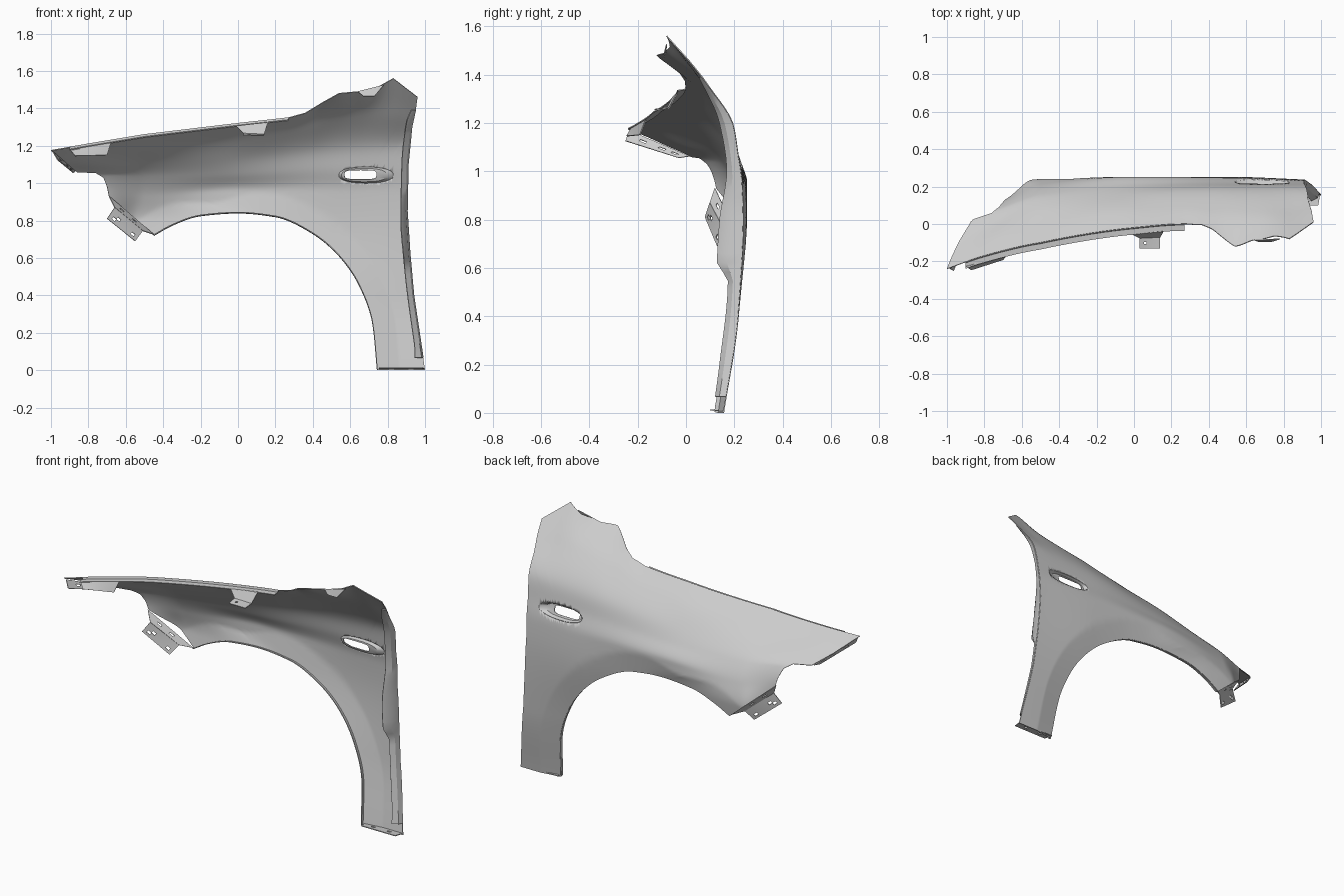
import bpy, bmesh, math
from mathutils import Vector

if "Cube" in bpy.data.objects:
    bpy.data.objects.remove(bpy.data.objects["Cube"])

steel = bpy.data.materials.new("bare grey steel")
steel.use_nodes = True
steel.diffuse_color = (0.6, 0.6, 0.6, 1)
steel.node_tree.nodes["Principled BSDF"].inputs["Base Color"].default_value = (0.6, 0.6, 0.6, 1)


def ease(keys, t):
    """Monotone cubic through (t, value) keys, clamped at the ends."""
    if t <= keys[0][0]:
        return keys[0][1]
    if t >= keys[-1][0]:
        return keys[-1][1]
    slope = [(b[1] - a[1]) / (b[0] - a[0]) for a, b in zip(keys, keys[1:])]
    i = max(k for k in range(len(slope)) if keys[k][0] <= t)

    def tangent(k):
        if k == 0 or k == len(slope):
            return slope[min(k, len(slope) - 1)]
        a, b = slope[k - 1], slope[k]
        return 2 * a * b / (a + b) if a * b > 0 else 0
    h = keys[i + 1][0] - keys[i][0]
    u = (t - keys[i][0]) / h
    return ((1 + 2 * u) * (1 - u) ** 2 * keys[i][1] + u * u * (3 - 2 * u) * keys[i + 1][1]
            + h * u * (1 - u) * ((1 - u) * tangent(i) - u * tangent(i + 1)))


def loft(name, rows, holes=(), closed=False, thick=0.005):
    """Thin sheet through rows of points; hole cells are left open."""
    bm = bmesh.new()
    grid = [[bm.verts.new(p) for p in r] for r in rows]
    n = len(rows[0])
    for i in range(len(rows) - 1):
        for j in range(n if closed else n - 1):
            if (i, j) not in holes:
                k = (j + 1) % n
                bm.faces.new((grid[i][j], grid[i][k], grid[i + 1][k], grid[i + 1][j]))
    bmesh.ops.recalc_face_normals(bm, faces=bm.faces)
    mesh = bpy.data.meshes.new(name)
    bm.to_mesh(mesh)
    bm.free()
    ob = bpy.data.objects.new(name, mesh)
    bpy.context.collection.objects.link(ob)
    mesh.materials.append(steel)
    bpy.ops.object.select_all(action='DESELECT')
    ob.select_set(True)
    bpy.context.view_layer.objects.active = ob
    if thick:
        mod = ob.modifiers.new("sheet", 'SOLIDIFY')
        mod.thickness = thick
        mod.offset = 0
        bpy.ops.object.modifier_apply(modifier="sheet")
    bpy.ops.object.shade_smooth_by_angle(angle=math.radians(30))
    return ob


def plate(name, a, b, c, d, holes=(), nu=9, nv=5):
    """Flat tab with corners a-b along one side and d-c along the other."""
    a, b, c, d = map(Vector, (a, b, c, d))
    return loft(name, [[a.lerp(b, j / nu).lerp(d.lerp(c, j / nu), i / nv)
                        for j in range(nu + 1)] for i in range(nv + 1)], holes)


# Body lines of the skin, bottom to top: (x, z, y)
LINES = [
    [(0, 0, .155), (1, 0, .155)],
    [(0, .4, .22), (1, .4, .215)],
    [(-.7, .8, .13), (-.54, .8, .235), (-.3, .8, .25), (.5, .8, .25), (.92, .8, .235)],
    [(-.7, .95, .12), (-.5, .93, .21), (0, .96, .25), (.5, .96, .245), (.92, .96, .23)],
    [(-1, 1.06, -.02), (-.87, 1.06, .02), (-.7, 1.04, .09), (-.5, 1.04, .155),
     (0, 1.05, .205), (.5, 1.07, .215), (.92, 1.07, .215)],
    [(-1, 1.13, -.15), (-.87, 1.11, -.06), (-.7, 1.1, .02), (-.5, 1.11, .09),
     (0, 1.13, .16), (.5, 1.17, .19), (.92, 1.19, .195)],
    [(-1, 1.15, -.19), (-.87, 1.155, -.125), (-.7, 1.17, -.06), (0, 1.23, .08),
     (.27, 1.28, .08), (.54, 1.35, .06), (.83, 1.38, .06), (.96, 1.36, .09)],
    [(-1, 1.175, -.24), (-.8, 1.21, -.17), (-.5, 1.26, -.1), (0, 1.32, -.02),
     (.27, 1.35, 0), (.4, 1.4, -.02), (.54, 1.48, -.12), (.65, 1.49, -.085),
     (.83, 1.56, -.08), (.96, 1.46, .01)],
]
LINES = [([(x, z) for x, z, y in r], [(x, y) for x, z, y in r]) for r in LINES]


def skin_y(x, z):
    return ease([(ease(zs, x), ease(ys, x)) for zs, ys in LINES], z)


# Wheel arch, indexed by key number
ARCH = [(-.45, .72), (-.35, .775), (-.2, .825), (0, .84), (.2, .82),
        (.4, .73), (.55, .6), (.65, .45), (.72, .25), (.745, 0)]
arch_x = [(i, p[0]) for i, p in enumerate(ARCH)]
arch_z = [(i, p[1]) for i, p in enumerate(ARCH)]

# Outer outline: x, z, matching arch index, upward bow of the joining line
RIM = [(-.69, .93, 0, 0), (-.7, .98, .6, .05), (-.72, 1.03, 1, .1), (-.76, 1.055, 1.5, .13),
       (-.86, 1.06, 2, .15), (-.93, 1.11, 2.4, .12), (-1, 1.175, 2.8, .08),
       (-.8, 1.21, 3, .05), (-.5, 1.26, 3.2, 0), (-.25, 1.29, 3.4, 0), (0, 1.32, 3.6, 0),
       (.27, 1.35, 3.9, 0), (.36, 1.375, 4.1, 0), (.45, 1.43, 4.3, 0), (.54, 1.48, 4.5, 0),
       (.65, 1.49, 4.7, 0), (.75, 1.515, 4.9, 0), (.83, 1.56, 5.1, 0), (.96, 1.46, 5.3, 0),
       (.95, 1.39, 5.45, 0), (.93, 1.3, 5.6, 0), (.91, 1.1, 6, 0), (.905, .85, 6.4, 0),
       (.92, .62, 7, 0), (.94, .4, 7.6, 0), (.97, .2, 8.3, 0), (1, 0, 9, 0)]

SUB, DEEP = 6, 36
columns = []
for a, b in zip(RIM, RIM[1:]):
    last = b is RIM[-1]
    for k in range(SUB + last):
        ox, oz, s, bow = (p + (q - p) * k / SUB for p, q in zip(a, b))
        ax, az = ease(arch_x, s), ease(arch_z, s)
        col = []
        for j in range(DEEP + 1):
            t = j / DEEP
            x = ax + (ox - ax) * t
            z = az + (oz - az) * t + 2 * bow * t * (1 - t)
            tuck = .02 * max(0, 1 - math.hypot(x - ax, z - az) / .12)
            col.append((x, skin_y(x, z) - tuck, z))
        columns.append(col)
panel = loft("fender_panel", columns)


# Side marker recess: opening in the skin plus a stepped dish
def ring(cx, cz, w, h, power, depth):
    pts = []
    for i in range(40):
        c, s = math.cos(i * math.tau / 40), math.sin(i * math.tau / 40)
        x = cx + w * math.copysign(abs(c) ** power, c)
        z = cz + h * math.copysign(abs(s) ** power, s)
        pts.append((x, skin_y(x, z) - depth, z))
    return pts


outer = ring(.685, 1.043, .145, .042, .9, 0)
cutter = loft("marker_cutter", [[(x, y + o, z) for x, y, z in outer] for o in (-.1, .1)],
              closed=True, thick=0)
cutter.hide_render = True
bm = bmesh.new()
bm.from_mesh(cutter.data)
bmesh.ops.holes_fill(bm, edges=[e for e in bm.edges if e.is_boundary])
bmesh.ops.recalc_face_normals(bm, faces=bm.faces)
bm.to_mesh(cutter.data)
bm.free()
cut = panel.modifiers.new("marker_opening", 'BOOLEAN')
cut.object, cut.operation, cut.solver = cutter, 'DIFFERENCE', 'EXACT'
bpy.context.view_layer.objects.active = panel
bpy.ops.object.modifier_apply(modifier="marker_opening")
bpy.data.objects.remove(cutter)
loft("marker_recess", [outer, ring(.675, 1.043, .12, .034, .8, .018),
                       ring(.655, 1.045, .085, .024, .45, .02)], closed=True)

# Lip folded in along the wheel arch
edge = [Vector(c[0]) for c in columns]
loft("arch_lip", [edge, [p + Vector((0, -.018, .004)) for p in edge]])

# Ledge along the hood edge
top = [Vector(c[-1]) for c in columns[7 * SUB - 3:11 * SUB + 1]]
loft("hood_ledge", [top, [p + Vector((0, -.004, -.012)) for p in top],
                    [p + Vector((0, -.036, -.016)) for p in top]])

# Folded flange down the rear edge
inner_x = [(.12, .945), (.45, .9), (.6, .885), (.8, .87), (1.1, .875), (1.32, .9), (1.4, .93)]
inner_y = [(.05, .12), (.2, .14), (.55, .175), (.62, .13), (.8, .14), (1, .17), (1.2, .14), (1.4, .05)]
rear = [Vector(c[-1]) for c in columns[19 * SUB:-2]]
loft("rear_flange", [rear, [Vector((p.x - .01, ease(inner_y, p.z) * .6 + p.y * .4, p.z)) for p in rear],
                     [Vector((ease(inner_x, p.z), ease(inner_y, p.z), p.z)) for p in rear]])

# Mounting tabs
plate("sill_tab", (.75, .155, .008), (.995, .155, .008), (.985, .1, .012), (.76, .1, .012),
      holes=((2, 2), (2, 6)))
plate("headlight_flange", (-.99, -.235, 1.168), (-.87, .015, 1.062), (-.88, -.03, 1.055),
      (-.965, -.25, 1.125), holes=((2, 2), (2, 5), (2, 7)))
plate("bumper_bracket_upper", (-.69, .12, .93), (-.45, .215, .725), (-.51, .165, .745),
      (-.66, .1, .87), holes=((2, 2), (2, 5)))
plate("bumper_bracket_lower", (-.66, .1, .87), (-.51, .165, .745), (-.55, .13, .69),
      (-.7, .08, .81), holes=((3, 1), (2, 2), (3, 7)))
plate("front_hood_tab", (-.9, -.225, 1.18), (-.68, -.165, 1.215), (-.7, -.19, 1.15),
      (-.87, -.245, 1.145))
plate("middle_hood_tab", (-.01, -.055, 1.305), (.16, -.035, 1.325), (.14, -.07, 1.26),
      (.03, -.075, 1.265))
plate("middle_hood_tab_foot", (.03, -.075, 1.265), (.14, -.07, 1.26), (.14, -.13, 1.255),
      (.03, -.13, 1.255), holes=((2, 2),))
plate("cowl_tab", (.64, -.085, 1.49), (.78, -.08, 1.525), (.73, -.095, 1.465), (.67, -.095, 1.465))
